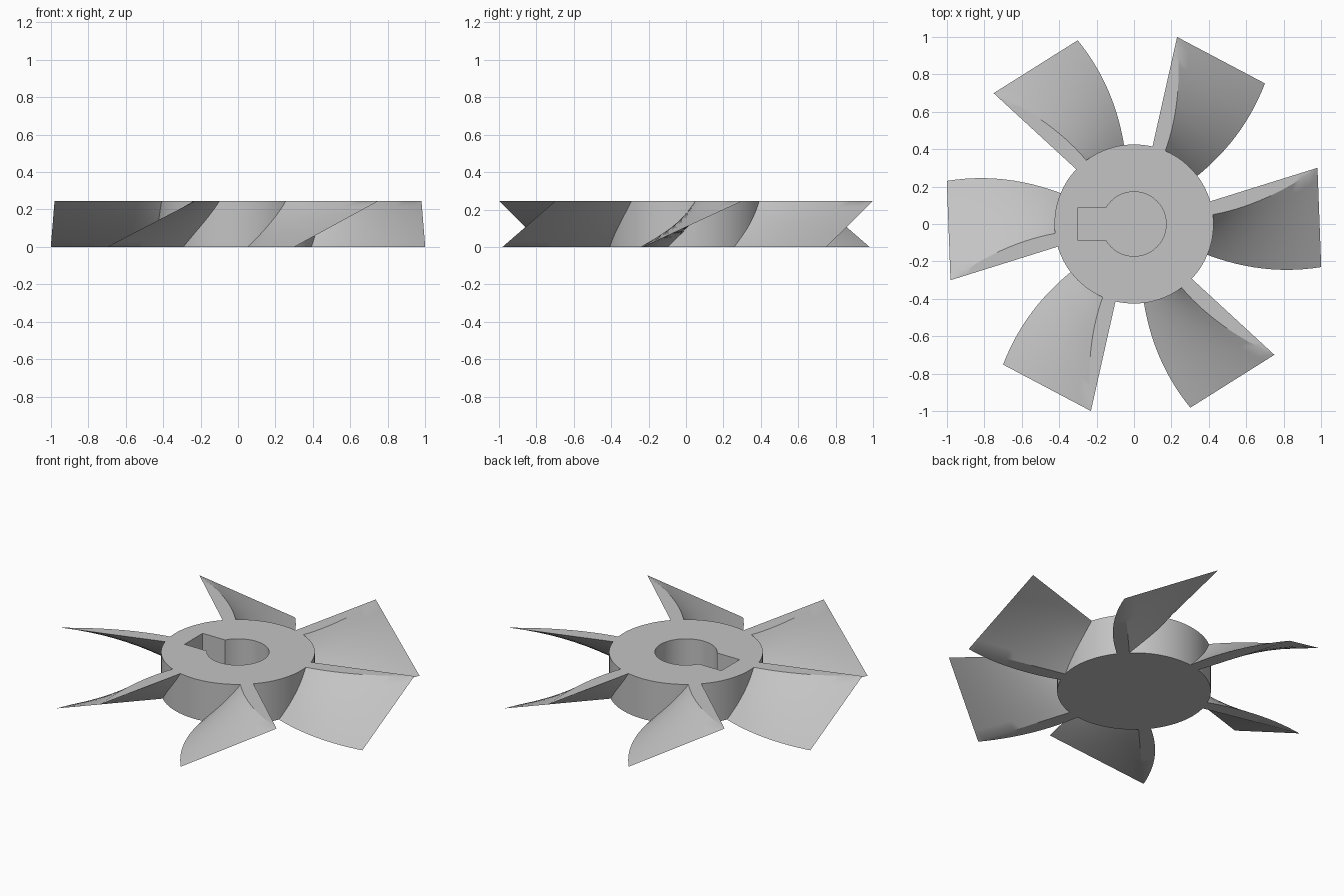
import bpy
import bmesh
import math
from mathutils import Matrix

HEIGHT = 0.245
HUB_RADIUS = 0.425
BLADES = 6

if "Cube" in bpy.data.objects:
    bpy.data.objects.remove(bpy.data.objects["Cube"])

grey = bpy.data.materials.new("plain grey")
grey.use_nodes = True
colour = (0.55, 0.55, 0.55, 1)
grey.diffuse_color = colour
grey.node_tree.nodes["Principled BSDF"].inputs["Base Color"].default_value = colour


def finish(obj, angle):
    obj.data.materials.clear()
    obj.data.materials.append(grey)
    bpy.ops.object.select_all(action="DESELECT")
    obj.select_set(True)
    bpy.context.view_layer.objects.active = obj
    bpy.ops.object.shade_smooth_by_angle(angle=math.radians(angle))


def cylinder(name, radius, bottom, top, sides):
    bpy.ops.mesh.primitive_cylinder_add(
        vertices=sides, radius=radius, depth=top - bottom,
        location=(0, 0, (top + bottom) / 2))
    obj = bpy.context.object
    obj.name = name
    return obj


# Hub with a blind bore and a keyway
hub = cylinder("hub", HUB_RADIUS, 0, HEIGHT, 96)
bore = cylinder("bore_cutter", 0.172, 0.04, 0.4, 64)
bpy.ops.mesh.primitive_cube_add(size=1, location=(-0.15, 0, 0.22))
keyway = bpy.context.object
keyway.name = "keyway_cutter"
keyway.scale = (0.3, 0.175, 0.36)
for cutter in (bore, keyway):
    cut = hub.modifiers.new(cutter.name, "BOOLEAN")
    cut.operation = "DIFFERENCE"
    cut.solver = "EXACT"
    cut.object = cutter
    bpy.context.view_layer.objects.active = hub
    bpy.ops.object.modifier_apply(modifier=cut.name)
    bpy.data.objects.remove(cutter)
finish(hub, 30)


# Blade sides: s runs from hub to tip, t from bottom to top
def upper_side(s, t):
    low = -0.175 - 0.205 * s + 0.15 * s * s
    high = 0.05 + 0.10 * s + 0.15 * s * s
    return low + (high - low) * t


def lower_side(s, t):
    low = -0.10 - 0.13 * s
    high = 0.125 + 0.175 * s
    return low + (high - low) * t


def blade_mesh():
    bm = bmesh.new()
    along, up = 14, 8

    def sheet(side):
        rows = []
        for i in range(along + 1):
            s = -0.1 + 1.1 * i / along
            row = []
            for j in range(up + 1):
                t = j / up
                x = 0.42 + s * (0.58 - 0.02 * t)
                bow = 0.05 * t * (1 - t) * (1 - s)
                row.append(bm.verts.new((x, side(s, t) + bow, t * HEIGHT)))
            rows.append(row)
        return rows

    a, b = sheet(upper_side), sheet(lower_side)
    for i in range(along):
        for j in range(up):
            for g in (a, b):
                bm.faces.new((g[i][j], g[i + 1][j], g[i + 1][j + 1], g[i][j + 1]))
        for j in (0, up):
            bm.faces.new((a[i][j], a[i + 1][j], b[i + 1][j], b[i][j]))
    for j in range(up):
        bm.faces.new((a[0][j], a[0][j + 1], b[0][j + 1], b[0][j]))
    # The two sides meet in a sharp tip edge
    bmesh.ops.remove_doubles(bm, verts=bm.verts, dist=0.0005)
    bmesh.ops.recalc_face_normals(bm, faces=bm.faces)
    mesh = bpy.data.meshes.new("blade")
    bm.to_mesh(mesh)
    bm.free()
    return mesh


# Six twisted blades around the hub
for n in range(BLADES):
    mesh = blade_mesh()
    mesh.transform(Matrix.Rotation(n * math.tau / BLADES, 4, "Z"))
    blade = bpy.data.objects.new(f"blade_{n + 1}", mesh)
    bpy.context.collection.objects.link(blade)
    finish(blade, 30)
